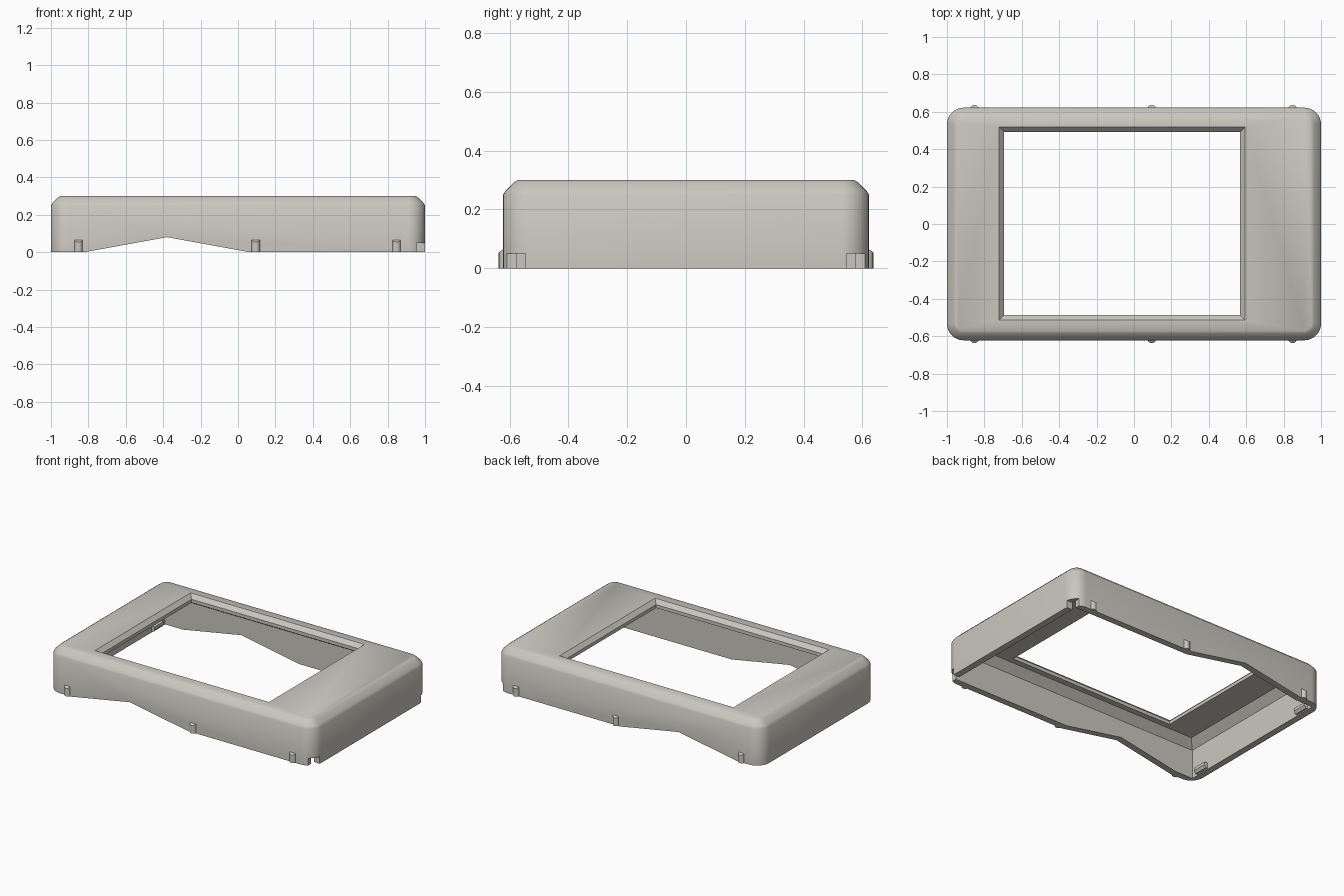
import bpy, bmesh, math

if "Cube" in bpy.data.objects:
    bpy.data.objects.remove(bpy.data.objects["Cube"])

HX, HY, H = 1.0, 0.622, 0.30      # outer half sizes and height
WALL, RAD = 0.045, 0.09           # wall thickness, corner radius

mat = bpy.data.materials.new("warm grey plastic")
mat.diffuse_color = (0.59, 0.575, 0.52, 1)
mat.use_nodes = True
mat.node_tree.nodes["Principled BSDF"].inputs["Base Color"].default_value = mat.diffuse_color


def loft(name, loops):
    """Closed solid through a list of equal-length point loops."""
    bm = bmesh.new()
    rings = [[bm.verts.new(p) for p in loop] for loop in loops]
    n = len(rings[0])
    for a, b in zip(rings, rings[1:]):
        for i in range(n):
            j = (i + 1) % n
            bm.faces.new((a[i], a[j], b[j], b[i]))
    bm.faces.new(rings[0])
    bm.faces.new(rings[-1])
    bmesh.ops.recalc_face_normals(bm, faces=bm.faces[:])
    me = bpy.data.meshes.new(name)
    bm.to_mesh(me)
    bm.free()
    me.materials.append(mat)
    ob = bpy.data.objects.new(name, me)
    bpy.context.collection.objects.link(ob)
    return ob


def rect(x0, x1, y0, y1, z):
    return [(x0, y0, z), (x1, y0, z), (x1, y1, z), (x0, y1, z)]


def box(name, x0, x1, y0, y1, z0, z1):
    return loft(name, [rect(x0, x1, y0, y1, z) for z in (z0, z1)])


def rounded(inset, z, seg=8):
    """Rounded rectangle; corner radius shrinks with the inset."""
    r, pts = RAD - inset, []
    for k, (sx, sy) in enumerate(((1, 1), (-1, 1), (-1, -1), (1, -1))):
        for i in range(seg + 1):
            a = math.pi / 2 * (k + i / seg)
            pts.append((sx * (HX - RAD) + r * math.cos(a),
                        sy * (HY - RAD) + r * math.sin(a), z))
    return pts


def cut(target, cutter):
    cutter.hide_render = True
    m = target.modifiers.new("cut", 'BOOLEAN')
    m.operation, m.solver, m.object = 'DIFFERENCE', 'EXACT', cutter
    bpy.context.view_layer.objects.active = target
    bpy.ops.object.modifier_apply(modifier=m.name)
    bpy.data.objects.remove(cutter)


# outer cover with a softened top chamfer
cover = loft("cover_shell", [rounded(i, z) for i, z in (
    (0, 0), (0, 0.25), (0.008, 0.263), (0.037, 0.292), (0.05, H))])

# hollow inside with a sloped top edge
ix, iy = HX - WALL, HY - WALL
cut(cover, loft("cavity", [rect(-ix + d, ix - d, -iy + d, iy - d, z)
                           for d, z in ((0, -0.1), (0, 0.20), (0.05, 0.25))]))

# screen window, bevelled inwards from the top
wx0, wx1, wy0, wy1 = -0.695, 0.567, -0.487, 0.492
cut(cover, loft("window", [rect(wx0 - d, wx1 + d, wy0 - d, wy1 + d, z)
                           for d, z in ((0, 0.15), (0, 0.273), (0.026, H), (0.026, 0.4))]))

# shallow peaked cutout along both long lower edges
cut(cover, loft("peak", [[(-0.82, y, -0.1), (-0.82, y, 0), (-0.38, y, 0.08),
                          (0.06, y, 0), (0.06, y, -0.1)] for y in (-1, 1)]))

# notches in the two right corners
for s in (-1, 1):
    y0, y1 = sorted((s * 0.545, s * 0.8))
    cut(cover, box("notch", 0.955, 1.2, y0, y1, -0.1, 0.05))

parts = [cover]

# half-round snap pegs along both long sides, with sloped tops
for s, side in ((-1, "front"), (1, "back")):
    for k, x in enumerate((-0.853, 0.095, 0.848)):
        ring = [(math.cos(math.pi * i / 8), math.sin(math.pi * i / 8)) for i in range(9)]
        pts = [(x + 0.023 * c, s * (HY - 0.007 + 0.022 * v), v) for c, v in ring]
        parts.append(loft(f"{side}_peg_{k + 1}", [
            [(px, py, 0) for px, py, v in pts],
            [(px, py, 0.07 - 0.016 * v) for px, py, v in pts]]))

# small catches inside the left wall
for s, side in ((-1, "front"), (1, "back")):
    y = s * 0.48
    parts.append(loft(f"{side}_catch", [
        rect(-ix - 0.01, -ix + 0.012, y - 0.05, y + 0.05, 0.008),
        rect(-ix - 0.01, -ix + 0.025, y - 0.05, y + 0.05, 0.025),
        rect(-ix - 0.01, -ix + 0.025, y - 0.05, y + 0.05, 0.045)]))

# smooth shading with sharp edges kept
bpy.ops.object.select_all(action='DESELECT')
for ob in parts:
    ob.select_set(True)
bpy.context.view_layer.objects.active = cover
bpy.ops.object.shade_smooth_by_angle(angle=math.radians(32))
